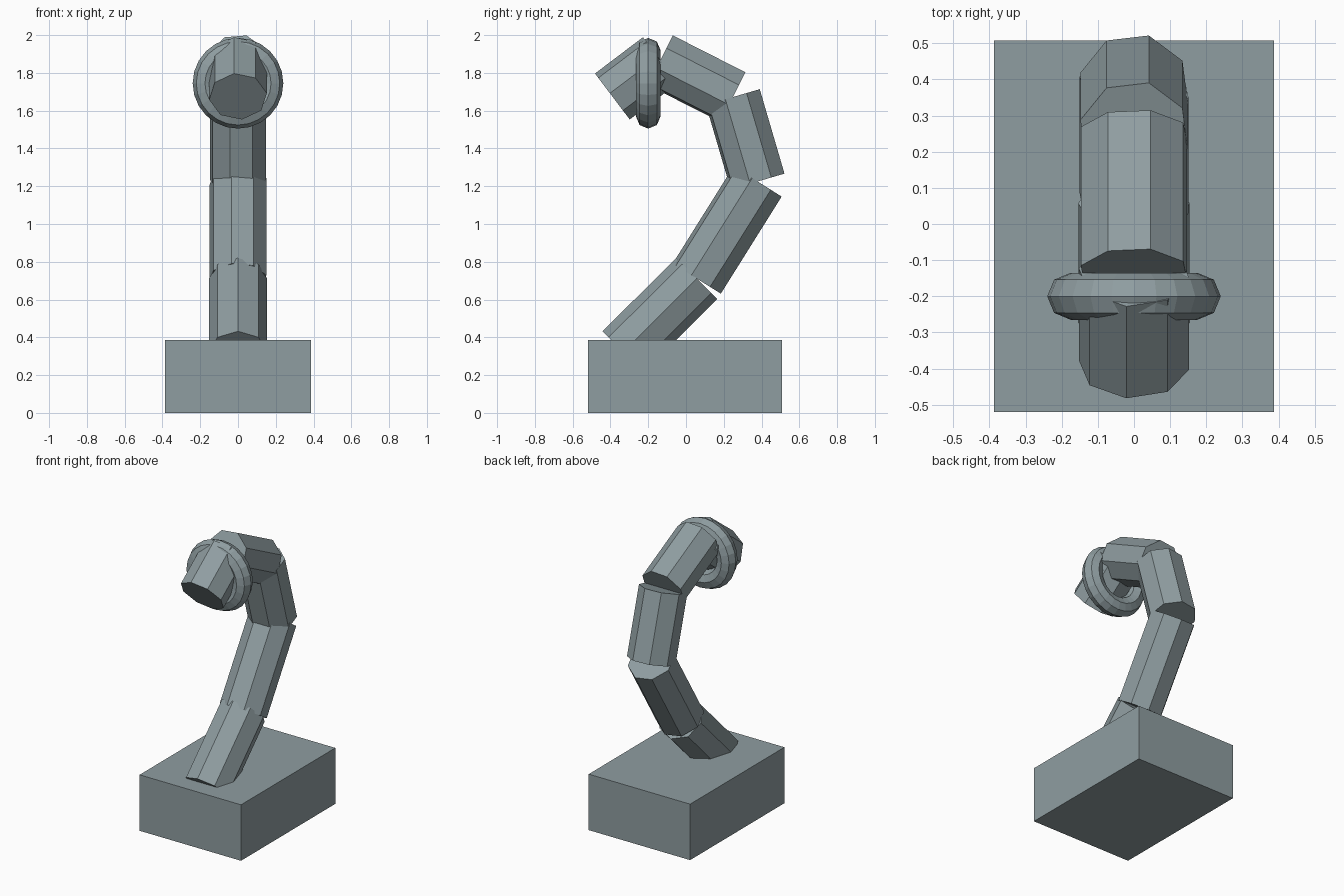
import bpy, bmesh
from math import radians, pi, cos, sin
from mathutils import Matrix, Vector

if "Cube" in bpy.data.objects:
    bpy.data.objects.remove(bpy.data.objects["Cube"])

# Shared slate grey
slate = bpy.data.materials.new("slate_grey")
slate.diffuse_color = (0.275, 0.338, 0.355, 1)
slate.use_nodes = True
slate.node_tree.nodes["Principled BSDF"].inputs["Base Color"].default_value = slate.diffuse_color


def add_object(name, bm):
    mesh = bpy.data.meshes.new(name)
    bmesh.ops.recalc_face_normals(bm, faces=bm.faces)
    bm.to_mesh(mesh)
    bm.free()
    mesh.materials.append(slate)
    obj = bpy.data.objects.new(name, mesh)
    bpy.context.collection.objects.link(obj)
    return obj


def tube(name, a, b, phase, radius=0.154):
    """Capped octagonal tube from a to b in the YZ plane, rolled by phase degrees."""
    a, b = Vector((0, *a)), Vector((0, *b))
    d = (b - a).normalized()
    n = Vector((0, -d.z, d.y))
    frame = Matrix((n, d.cross(n), d)).transposed().to_4x4()
    mat = Matrix.Translation((a + b) / 2) @ frame @ Matrix.Rotation(radians(phase), 4, 'Z')
    bm = bmesh.new()
    bmesh.ops.create_cone(bm, cap_ends=True, segments=8, radius1=radius,
                          radius2=radius, depth=(b - a).length, matrix=mat)
    return add_object(name, bm)


# Block base
bm = bmesh.new()
bmesh.ops.create_cube(bm, size=1, matrix=Matrix.Translation((0, -0.006, 0.193))
                      @ Matrix.Diagonal((0.774, 1.028, 0.386, 1)))
add_object("base", bm)

# Curved neck of straight tubes, ending in the spout
path = [(-0.333, 0.323), (0.057, 0.711), (0.379, 1.225),
        (0.248, 1.672), (-0.136, 1.867), (-0.390, 1.675)]
names = ["neck_lower", "neck_middle", "neck_upper", "neck_top", "spout"]
phases = [0, -12.5, -15.5, -17.2, 8]
for i, name in enumerate(names):
    tube(name, path[i], path[i + 1], phases[i])

# Collar ring around the spout
bm = bmesh.new()
major, minor, sides = 0.175, 0.065, 8
ring = [bm.verts.new((major + minor * cos(k * 2 * pi / sides),
                      minor * sin(k * 2 * pi / sides), 0)) for k in range(sides)]
edges = [bm.edges.new((ring[k], ring[(k + 1) % sides])) for k in range(sides)]
bmesh.ops.spin(bm, geom=ring + edges, cent=(0, 0, 0), axis=(0, 1, 0),
               angle=2 * pi, steps=24, use_merge=True)
bmesh.ops.remove_doubles(bm, verts=bm.verts, dist=1e-4)
bmesh.ops.translate(bm, verts=bm.verts, vec=(0, -0.2, 1.745))
add_object("collar_ring", bm)
